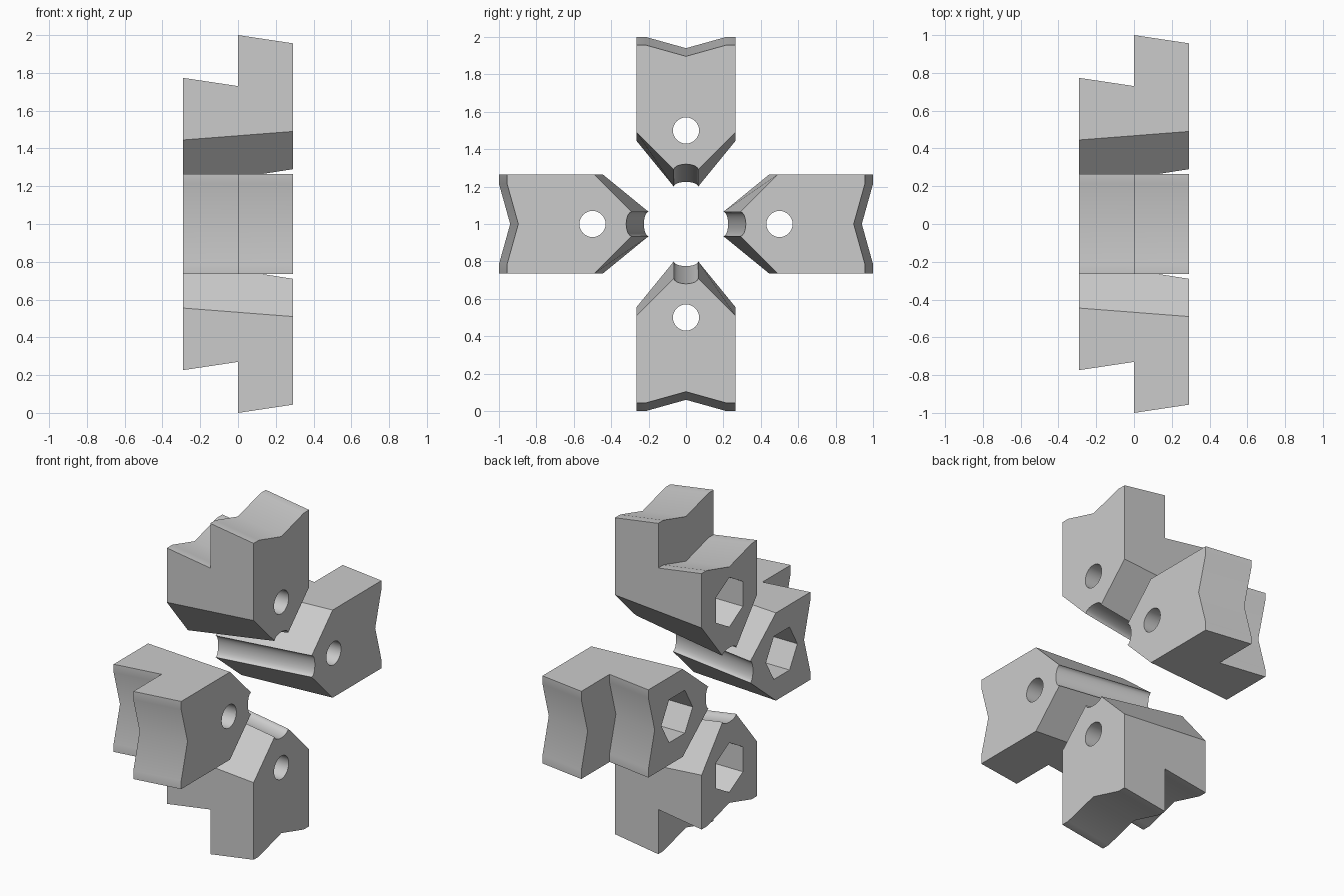
import bpy, bmesh, math
from mathutils import Matrix

cube = bpy.data.objects.get("Cube")
if cube:
    bpy.data.objects.remove(cube, do_unlink=True)

steel = bpy.data.materials.new("steel grey")
steel.use_nodes = True
GREY = (0.6, 0.6, 0.6, 1)
steel.diffuse_color = GREY
steel.node_tree.nodes["Principled BSDF"].inputs["Base Color"].default_value = GREY

HALF = 0.29       # half thickness along x
SIDE = 0.265      # half width of a jaw
SLOPE = 0.15      # taper of the outer end along x
HOLE_R = 0.5      # distance of the bolt hole from the centre


def loft(name, sections):
    """Solid joining matching (y, z) outlines placed at each x."""
    bm = bmesh.new()
    rings = [[bm.verts.new((x, y, z)) for y, z in pts] for x, pts in sections]
    n = len(rings[0])
    for a, b in zip(rings, rings[1:]):
        for i in range(n):
            j = (i + 1) % n
            bm.faces.new((a[i], a[j], b[j], b[i]))
    bm.faces.new(rings[0])
    bm.faces.new(rings[-1])
    bmesh.ops.recalc_face_normals(bm, faces=bm.faces)
    mesh = bpy.data.meshes.new(name)
    bm.to_mesh(mesh)
    bm.free()
    mesh.materials.append(steel)
    obj = bpy.data.objects.new(name, mesh)
    bpy.context.collection.objects.link(obj)
    return obj


def vee(r, half):
    """Outer end with a shallow V, from -y to +y."""
    return [(-half, r), (-0.215, r), (0, r - 0.06), (0.215, r), (half, r)]


def jaw_outline(x, corner, tip, depth):
    """Full jaw section: V end, straight sides, bevels and gripping groove."""
    steps = 10
    groove = []
    for i in range(steps + 1):
        a = math.pi * i / steps
        groove.append((0.065 * math.cos(a), tip + depth * math.sin(a)))
    return vee(1 - SLOPE * x, SIDE) + [(SIDE, corner)] + groove + [(-SIDE, corner)]


def step_outline(x):
    return vee(0.73 - SLOPE * x, 0.4) + [(0.4, 1.4), (-0.4, 1.4)]


def circle(radius, sides):
    return [(radius * math.sin(math.tau * i / sides),
             HOLE_R + radius * math.cos(math.tau * i / sides)) for i in range(sides)]


# Jaw body and the shapes removed from it
jaw = loft("jaw", [(-HALF, jaw_outline(-HALF, 0.445, 0.2, 0.025)),
                   (HALF, jaw_outline(HALF, 0.49, 0.29, 0.03))])
cutters = [
    loft("step_cutter", [(x, step_outline(x)) for x in (-0.4, 0)]),
    loft("bolt_hole_cutter", [(x, circle(0.07, 32)) for x in (-0.5, 0.5)]),
    loft("nut_pocket_cutter", [(x, circle(0.15, 6)) for x in (-0.5, 0)]),
]
for cutter in cutters:
    cutter.hide_render = True
    mod = jaw.modifiers.new(cutter.name, 'BOOLEAN')
    mod.operation = 'DIFFERENCE'
    mod.solver = 'EXACT'
    mod.object = cutter

# Bake the cuts, then drop the cutters
bpy.context.view_layer.update()
mesh = bpy.data.meshes.new_from_object(jaw.evaluated_get(bpy.context.evaluated_depsgraph_get()))
for obj in cutters + [jaw]:
    bpy.data.objects.remove(obj, do_unlink=True)

# Four jaws around the x axis
bpy.ops.object.select_all(action='DESELECT')
for i, place in enumerate(("top", "front", "bottom", "back")):
    obj = bpy.data.objects.new(place + "_jaw", mesh.copy())
    bpy.context.collection.objects.link(obj)
    obj.data.transform(Matrix.Translation((0, 0, 1)) @ Matrix.Rotation(i * math.pi / 2, 4, 'X'))
    obj.select_set(True)
    bpy.context.view_layer.objects.active = obj
bpy.ops.object.shade_smooth_by_angle(angle=math.radians(35))
